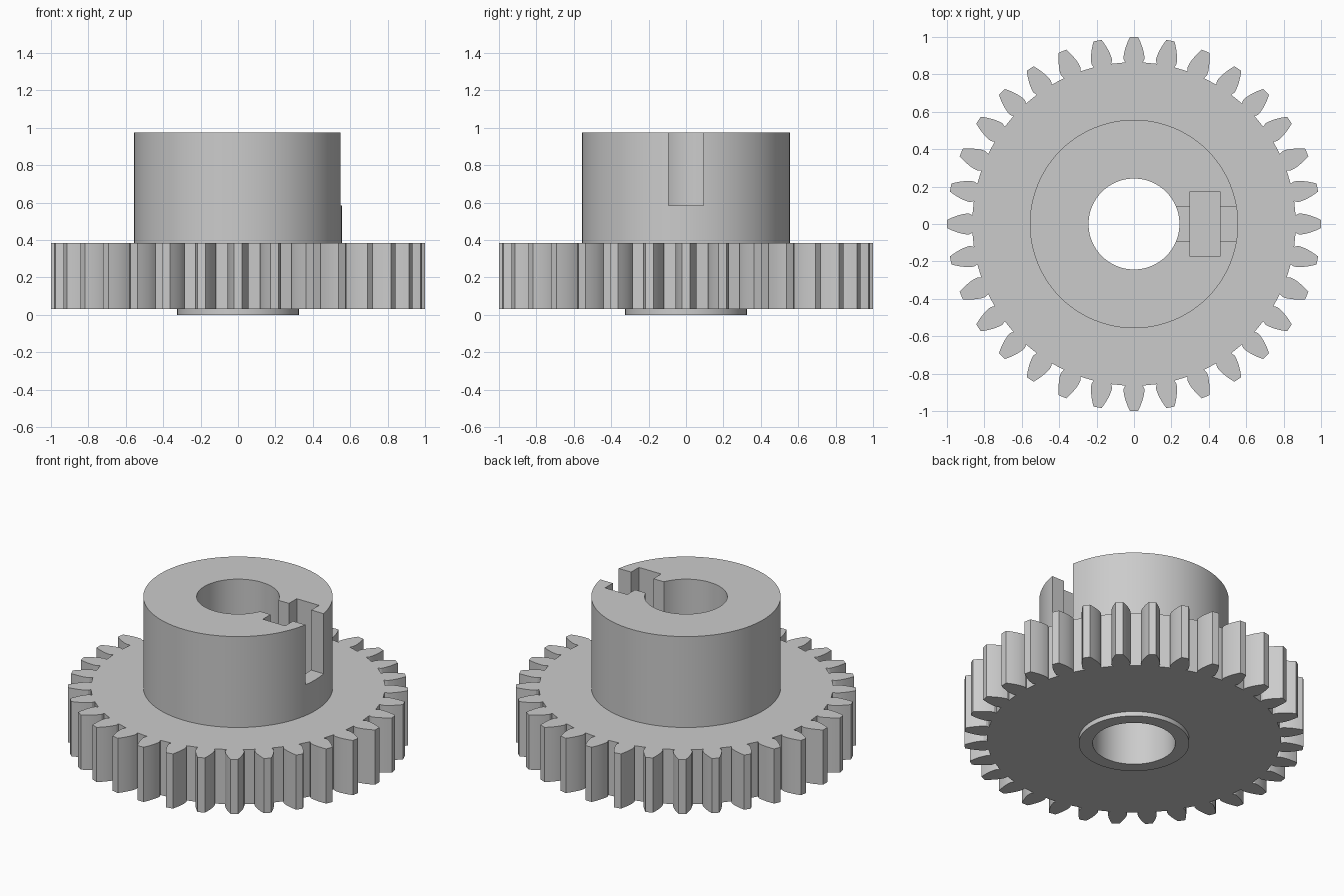
import bpy, bmesh, math

cube = bpy.data.objects.get("Cube")
if cube:
    bpy.data.objects.remove(cube, do_unlink=True)

# Main dimensions
TEETH = 32
TIP_R, ROOT_R = 1.0, 0.865
BORE_R, HUB_R, BOSS_R = 0.243, 0.557, 0.325
GEAR_Z, HUB_Z, TOP_Z = 0.03, 0.385, 0.975
SEGMENTS = 96

grey = bpy.data.materials.new("plain grey")
grey.use_nodes = True
grey.diffuse_color = (0.6, 0.6, 0.6, 1)
grey.node_tree.nodes["Principled BSDF"].inputs["Base Color"].default_value = (0.6, 0.6, 0.6, 1)


def extrude_outline(name, outline, z0, z1):
    """Solid prism from a counter-clockwise outline."""
    bm = bmesh.new()
    base = bm.faces.new([bm.verts.new((x, y, z0)) for x, y in outline])
    top = bmesh.ops.extrude_face_region(bm, geom=[base])["geom"]
    verts = [g for g in top if isinstance(g, bmesh.types.BMVert)]
    bmesh.ops.translate(bm, vec=(0, 0, z1 - z0), verts=verts)
    bmesh.ops.recalc_face_normals(bm, faces=bm.faces)
    mesh = bpy.data.meshes.new(name)
    bm.to_mesh(mesh)
    bm.free()
    mesh.materials.append(grey)
    obj = bpy.data.objects.new(name, mesh)
    bpy.context.collection.objects.link(obj)
    return obj


def polar(r, a):
    return (r * math.cos(a), r * math.sin(a))


def circle(r):
    return [polar(r, 2 * math.pi * i / SEGMENTS) for i in range(SEGMENTS)]


def box(x0, x1, half_y):
    return [(x0, -half_y), (x1, -half_y), (x1, half_y), (x0, half_y)]


def cut(obj, *cutters):
    """Subtract each cutter, then delete it."""
    bpy.context.view_layer.objects.active = obj
    for cutter in cutters:
        mod = obj.modifiers.new("cut", "BOOLEAN")
        mod.operation, mod.solver, mod.object = "DIFFERENCE", "EXACT", cutter
        bpy.ops.object.modifier_apply(modifier=mod.name)
        bpy.data.objects.remove(cutter, do_unlink=True)


def bore():
    return extrude_outline("bore_cutter", circle(BORE_R), -0.5, 1.5)


def gear_outline():
    """Involute teeth, the first one centred on +x."""
    module = 2 * TIP_R / (TEETH + 2)
    pressure = math.radians(20)
    base_r = module * TEETH / 2 * math.cos(pressure)
    base_half = math.pi / (2 * TEETH) + math.tan(pressure) - pressure
    flank = [(ROOT_R, 0.055)]
    steps = 5
    for i in range(steps + 1):
        r = base_r + (TIP_R - base_r) * i / steps
        a = math.acos(min(1, base_r / r))
        flank.append((r, base_half - (math.tan(a) - a)))
    points = []
    for t in range(TEETH):
        c = 2 * math.pi * t / TEETH
        points += [polar(r, c - a) for r, a in flank]
        points += [polar(r, c + a) for r, a in reversed(flank)]
    return points


# Toothed wheel
wheel = extrude_outline("gear_wheel", gear_outline(), GEAR_Z, HUB_Z)
cut(wheel, bore())

# Hub with radial screw slot and deeper nut pocket, both open at the top
hub = extrude_outline("hub", circle(HUB_R), HUB_Z, TOP_Z)
cut(hub, bore(),
    extrude_outline("slot_cutter", box(0.1, 0.8, 0.094), 0.585, 1.5),
    extrude_outline("pocket_cutter", box(0.30, 0.46, 0.174), 0.505, 1.5))

# Low spacer ring underneath
boss = extrude_outline("bottom_ring", circle(BOSS_R), 0, GEAR_Z)
cut(boss, bore())

# Smooth round walls, crisp edges
bpy.ops.object.select_all(action="DESELECT")
for part in (wheel, hub, boss):
    part.select_set(True)
bpy.context.view_layer.objects.active = wheel
bpy.ops.object.shade_smooth_by_angle(angle=math.radians(20))
